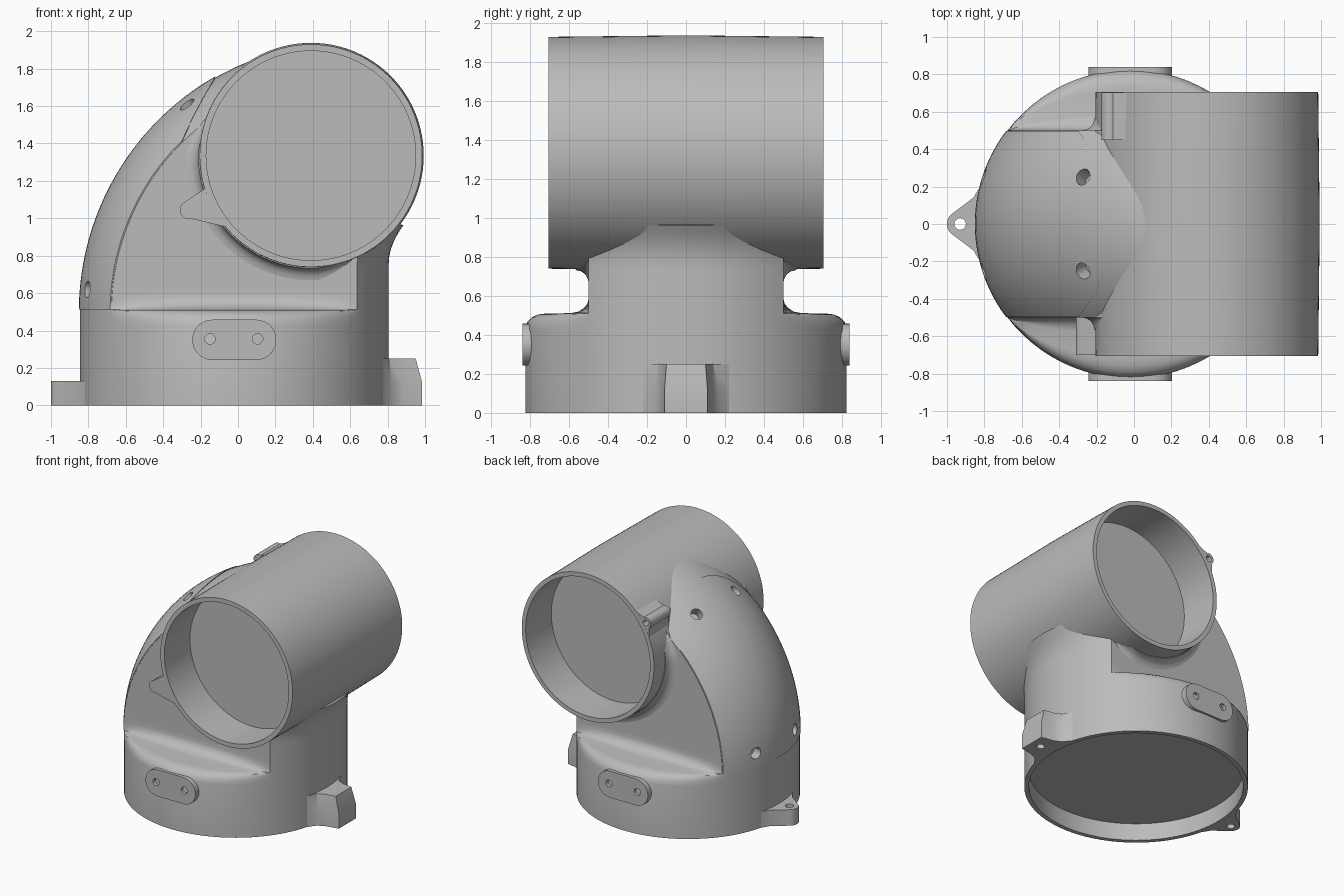
import bpy, bmesh, math
from mathutils import Vector
from math import sin, cos, pi, sqrt, radians, asin, acos

if "Cube" in bpy.data.objects:
    bpy.data.objects.remove(bpy.data.objects["Cube"])

grey = bpy.data.materials.new("light_grey")
grey.diffuse_color = (0.5, 0.5, 0.5, 1)
grey.use_nodes = True
grey.node_tree.nodes["Principled BSDF"].inputs["Base Color"].default_value = grey.diffuse_color


def loft(name, rings):
    """Closed solid through a list of equal-length rings, capped at both ends."""
    bm = bmesh.new()
    vs = [[bm.verts.new(p) for p in r] for r in rings]
    n = len(vs[0])
    for a, b in zip(vs, vs[1:]):
        for i in range(n):
            j = (i + 1) % n
            bm.faces.new((a[i], a[j], b[j], b[i]))
    bm.faces.new(vs[0][::-1])
    bm.faces.new(vs[-1])
    bmesh.ops.recalc_face_normals(bm, faces=bm.faces)
    me = bpy.data.meshes.new(name)
    bm.to_mesh(me)
    bm.free()
    me.materials.append(grey)
    ob = bpy.data.objects.new(name, me)
    bpy.context.collection.objects.link(ob)
    return ob


def cyl(name, p, q, r, n=28):
    p, q = Vector(p), Vector(q)
    rot = (q - p).to_track_quat('Z', 'Y')
    ring = [rot @ Vector((r * cos(2 * pi * i / n), r * sin(2 * pi * i / n), 0)) for i in range(n)]
    return loft(name, [[c + v for v in ring] for c in (p, q)])


def cut(ob, p, q, r, n=28):
    """Drill a round hole from p to q."""
    c = cyl("cutter", p, q, r, n)
    c.hide_render = True
    m = ob.modifiers.new("cut", 'BOOLEAN')
    m.operation, m.solver, m.object = 'DIFFERENCE', 'EXACT', c
    bpy.context.view_layer.objects.active = ob
    bpy.ops.object.modifier_apply(modifier=m.name)
    bpy.data.objects.remove(c, do_unlink=True)


# Shared dimensions: base cylinder, elbow sweep centre, cross tube
R, CX, W = 0.825, -0.02, 0.5
EX, EZ, EM = 0.6, 0.5, 0.62
TX, TZ = 0.39, 1.335
SE = sqrt(R * R - W * W)


def left(z, s):
    h = max(0, z - EZ)
    return min(TX, EX - sqrt(max(0, (EM + s) ** 2 - h * h)))


def right(z, s):
    x = CX + s + 0.07 * (min(max(z - 0.75, 0), 0.22) / 0.2) ** 2
    return min(x, 0.55) if z > 1.0 else x


# Elbow body: horizontal layers, round below the shelf and flat-sided above
ac = asin(W / R)
quad = [ac * i / 12 for i in range(12)] + [ac + (pi / 2 - ac) * i / 12 for i in range(12)]
angles = [q for q in quad] + [pi - q for q in [pi / 2] + quad[:0:-1]]
angles += [a + pi for a in angles]


def layer(z, f):
    ring = []
    for a in angles:
        y, s, side = R * sin(a), R * abs(cos(a)), cos(a) > 0
        if abs(y) > W + 1e-6:
            xl, xr = left(z, SE), right(z, SE)
            x = (xl + xr) / 2 + (1 if side else -1) * s / SE * (xr - xl) / 2
            y = math.copysign(W + (abs(y) - W) * f, y)
        else:
            x = right(z, s) if side else left(z, s)
        ring.append((x, y, z))
    return ring


rings = [[(CX + 0.79 * cos(a), 0.79 * sin(a), z) for a in angles] for z in (0.14, 0)]
for z, f in [(0, 1), (0.43, 1), (0.465, 0.97), (0.49, 0.9), (0.505, 0.8), (0.51, 0.68),
             (0.512, 0.28), (0.52, 0.16), (0.54, 0.07), (0.56, 0.02), (0.585, 0)]:
    rings.append(layer(z, f))
rings += [layer(0.585 + (1.85 - 0.585) * i / 30, 0) for i in range(1, 31)]
body = loft("elbow_body", rings)
for s in (-1, 1):
    cut(body, (TX, s * 0.36, TZ), (TX, s * 0.9, TZ), 0.575, 96)


# Cross tube with a recessed disc at each end
def tube_ring(r, y, n=96):
    return [(TX + r * cos(2 * pi * i / n), y, TZ + r * sin(2 * pi * i / n)) for i in range(n)]


tube = loft("cross_tube", [tube_ring(r, y) for r, y in (
    (0.56, -0.375), (0.56, -0.705), (0.595, -0.705), (0.603, 0),
    (0.595, 0.705), (0.56, 0.705), (0.56, 0.375))])

# Fillets where the tube meets the flat body sides
fil = [(0.58, 0.45), (0.58, 0.57), (0.602, 0.565), (0.608, 0.54), (0.622, 0.518),
       (0.645, 0.505), (0.67, 0.499), (0.67, 0.45)]
fillets = []
for s in (-1, 1):
    rs = []
    for i in range(41):
        a = radians(158 + (294 - 158) * i / 40)
        k = min(1, i / 6, (40 - i) / 6) * 0.9 + 0.1
        rs.append([(TX + (0.58 + (r - 0.58) * k) * cos(a), s * y,
                    TZ + (0.58 + (r - 0.58) * k) * sin(a)) for r, y in fil])
    fillets.append(loft("tube_fillet", rs))


# Tabs on the tube rim
def tab(name, ang, dist, rad, a0, a1, y0, y1):
    def pol(a, r):
        return TX + r * cos(radians(a)), TZ + r * sin(radians(a))
    cx, cz = pol(ang, dist)
    pts = [pol(a0, 0.585)]
    pts += [(cx + rad * cos(radians(ang + t)), cz + rad * sin(radians(ang + t)))
            for t in range(-80, 81, 10)]
    pts.append(pol(a1, 0.585))
    return loft(name, [[(x, y, z) for x, z in pts] for y in (y0, y1)]), (cx, cz)


front_tab, _ = tab("front_tube_tab", 204, 0.715, 0.048, 197, 221, -0.7, -0.45)
rear_tab, (hx, hz) = tab("rear_tube_tab", 147, 0.62, 0.045, 134, 160, 0.45, 0.704)
cut(rear_tab, (hx, 0.6, hz), (hx, 0.8, hz), 0.024)


# Curved access cover on the outside of the bend
def cover_pt(y, k, off):
    r = EM + sqrt(R * R - y * y) + off
    t0 = asin(0.012 / r)
    t1 = acos((EX + 0.12 + 0.18 * (abs(y) / W) ** 2.2) / r)
    t = t0 + (t1 - t0) * k
    return (EX - r * cos(t), y, EZ + r * sin(t))


ys = [0.498 * (i / 14 - 1) for i in range(29)]
cover = loft("access_cover", [[cover_pt(y, k / 24, 0.006) for y in ys] +
                              [cover_pt(y, k / 24, -0.03) for y in ys[::-1]] for k in range(25)])

# Four screw holes through the cover into the body
for sy in (-0.25, 0.25):
    s = sqrt(R * R - sy * sy)
    for z in (0.62, 1.605):
        t = asin((z - EZ) / (EM + s))
        c = Vector((EX - EM * cos(t), 0, EZ + EM * sin(t)))
        p = Vector((EX - (EM + s) * cos(t), sy, z))
        n = (p - c).normalized()
        for ob in (body, cover):
            cut(ob, p + n * 0.05, p - n * 0.08, 0.045)

# Side pads with two holes each
pads = []
for s in (-1, 1):
    out = [(CX + dx + 0.108 * cos(radians(a)), 0.35 + 0.108 * sin(radians(a)))
           for dx, b in ((0.117, -90), (-0.117, 90)) for a in range(b, b + 181, 12)]
    pad = loft("side_pad", [[(x, s * y, z) for x, z in out] for y in (0.76, 0.84)])
    for x in (-0.15, 0.105):
        cut(pad, (x, s * 0.78, 0.355), (x, s * 0.9, 0.355), 0.028)
    pads.append(pad)


# Mounting lugs at the foot
def mirror_y(half):
    return half + [(x, -y) for x, y in half[::-1] if y > 0]


tip = [(-0.93 - 0.07 * cos(radians(a)), 0.07 * sin(radians(a))) for a in range(0, 61, 10)]
lug = mirror_y([(-0.825, 0), (-0.79, 0.25), (-0.825, 0.195), (-0.86, 0.14)] + tip[:0:-1])
lug.insert(len(lug) // 2 + 1, (-1.0, 0))
left_lug = loft("left_lug", [[(x, y, z) for x, y in lug] for z in (0, 0.13)])
cut(left_lug, (-0.93, 0, -0.1), (-0.93, 0, 0.3), 0.031)

low = mirror_y([(0.785, 0), (0.775, 0.22), (0.82, 0.16), (0.88, 0.13), (0.985, 0.11)])
high = mirror_y([(0.785, 0), (0.775, 0.22), (0.81, 0.14), (0.86, 0.115), (0.95, 0.1)])
right_lug = loft("right_lug", [[(x, y, z) for x, y in r] for r, z in
                               ((low, 0), (low, 0.12), (high, 0.25))])
cut(right_lug, (0.9, 0, -0.1), (0.9, 0, 0.1), 0.031)

# Smooth shading with sharp edges kept
for ob in bpy.data.objects:
    ob.select_set(True)
bpy.context.view_layer.objects.active = body
bpy.ops.object.shade_smooth_by_angle(angle=radians(32))
